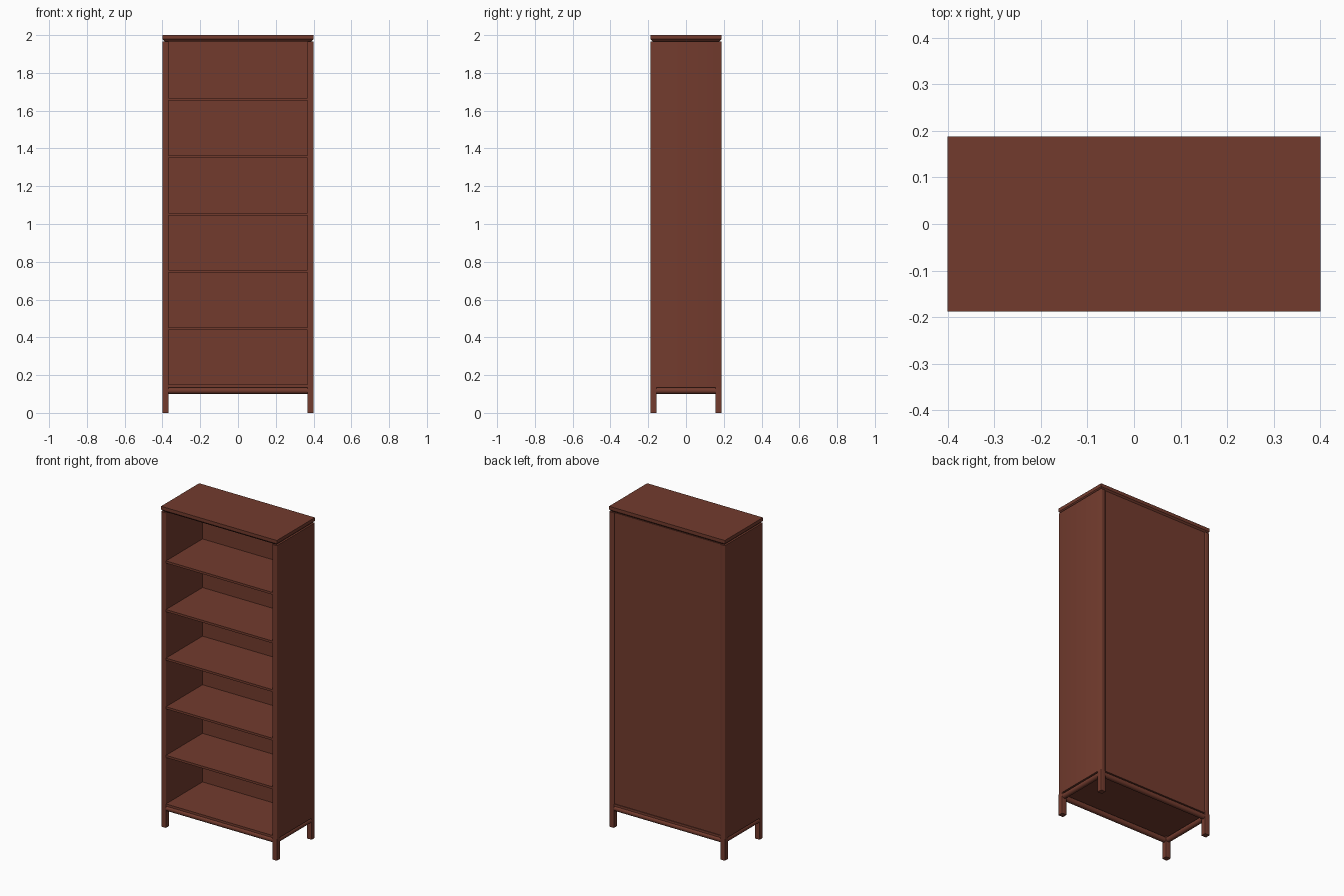
import bpy, bmesh, math
from mathutils import Matrix

if "Cube" in bpy.data.objects:
    bpy.data.objects.remove(bpy.data.objects["Cube"])

wood = bpy.data.materials.new("reddish brown wood")
wood.diffuse_color = (0.17, 0.044, 0.027, 1)
wood.use_nodes = True
wood.node_tree.nodes["Principled BSDF"].inputs["Base Color"].default_value = wood.diffuse_color

W, D, H = 0.4, 0.188, 2.0      # half width, half depth, height
T = 0.033                      # panel and leg thickness
BASE = 0.135                   # top of the leg frame


def finish(bm, name, smooth=True):
    me = bpy.data.meshes.new(name)
    bmesh.ops.recalc_face_normals(bm, faces=bm.faces)
    bm.to_mesh(me)
    bm.free()
    ob = bpy.data.objects.new(name, me)
    bpy.context.collection.objects.link(ob)
    me.materials.append(wood)
    if smooth:
        bpy.ops.object.select_all(action='DESELECT')
        bpy.context.view_layer.objects.active = ob
        ob.select_set(True)
        bpy.ops.object.shade_smooth_by_angle(angle=math.radians(35))
    return ob


def box(name, x, y, z, bevel=0.0, pick=lambda e: True, seg=3):
    bm = bmesh.new()
    bmesh.ops.create_cube(bm, size=1)
    for v in bm.verts:
        v.co = [r[0] if c < 0 else r[1] for c, r in zip(v.co, (x, y, z))]
    if bevel:
        bmesh.ops.bevel(bm, geom=[e for e in bm.edges if pick(e)], offset=bevel,
                        segments=seg, profile=0.5, affect='EDGES')
    return finish(bm, name)


def rail(name, axis, a, length):
    bm = bmesh.new()
    bmesh.ops.create_cone(bm, segments=20, cap_ends=True, radius1=0.0165,
                          radius2=0.0165, depth=length)
    rot = Matrix.Rotation(math.pi / 2, 4, 'Y' if axis == 'x' else 'X')
    pos = (0, a, BASE - 0.0175) if axis == 'x' else (a, 0, BASE - 0.0175)
    bmesh.ops.transform(bm, matrix=Matrix.Translation(pos) @ rot, verts=bm.verts)
    return finish(bm, name)


def vertical(e):
    a, b = e.verts
    return abs(a.co.z - b.co.z) > 0.01


def underside(e):
    return all(v.co.z < H - 0.01 for v in e.verts)


# Top slab, bevelled beneath its edges
box("top", (-W, W), (-D, D), (H - T, H), 0.012, underside, 1)

# Side panels, legs and frame rails
for s, side in ((-1, "left"), (1, "right")):
    x = sorted((s * W, s * (W - T)))
    box(side + "_panel", x, (-D, D), (BASE, H - T), 0.005, vertical)
    rail(side + "_rail", 'y', s * (W - T / 2), 2 * (D - T / 2))
    for t, end in ((-1, "front"), (1, "back")):
        y = sorted((t * D, t * (D - T)))
        box(f"{end}_{side}_leg", x, y, (0, BASE), 0.003, vertical)
for t, end in ((-1, "front"), (1, "back")):
    rail(end + "_rail", 'x', t * (D - T / 2), 2 * (W - T / 2))

# Bottom board and five shelves
X = W - T
box("bottom_board", (-X, X), (-D + 0.002, D - 0.002), (BASE, BASE + 0.014))
for i in range(1, 6):
    z = 0.149 + i * 0.3035
    box(f"shelf_{i}", (-X, X), (-D + 0.002, 0.176), (z - 0.014, z))

# Back panel, slightly recessed
box("back_panel", (-X, X), (0.174, 0.182), (BASE + 0.012, H - T))
